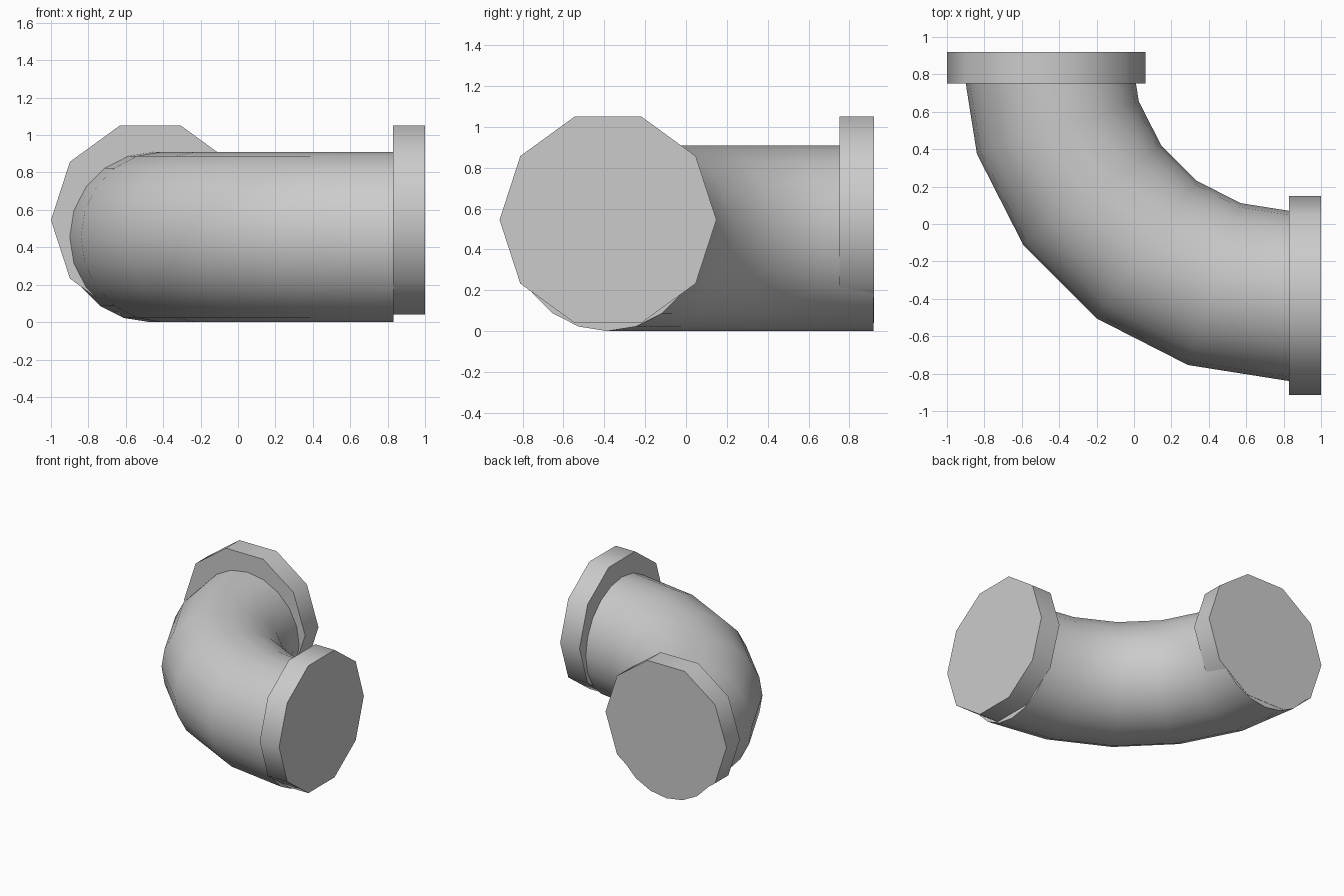
import bpy, bmesh
from math import sin, cos, pi, radians

if "Cube" in bpy.data.objects:
    bpy.data.objects.remove(bpy.data.objects["Cube"])


def finish(name, bm):
    bmesh.ops.recalc_face_normals(bm, faces=bm.faces)
    mesh = bpy.data.meshes.new(name)
    bm.to_mesh(mesh)
    bm.free()
    obj = bpy.data.objects.new(name, mesh)
    bpy.context.collection.objects.link(obj)
    bpy.ops.object.select_all(action='DESELECT')
    obj.select_set(True)
    bpy.context.view_layer.objects.active = obj
    bpy.ops.object.shade_smooth_by_angle(angle=radians(50))
    return obj


def skin(name, rings):
    # Bridge consecutive rings of points and cap both ends
    bm = bmesh.new()
    loops = [[bm.verts.new(p) for p in ring] for ring in rings]
    n = len(loops[0])
    for a, b in zip(loops, loops[1:]):
        for i in range(n):
            j = (i + 1) % n
            bm.faces.new((a[i], a[j], b[j], b[i]))
    bm.faces.new(loops[0])
    bm.faces.new(loops[-1])
    return finish(name, bm)


# Curved pipe: quarter-turn sweep, 5 bends, 20 sides
cx, cy, cz = 0.832, 0.918, 0.455
bend_r, pipe_r, sides, bends = 1.303, 0.455, 20, 5
rings = []
for k in range(bends + 1):
    t = k * pi / 2 / bends
    ring = []
    for i in range(sides):
        a = 2 * pi * i / sides
        d = bend_r + pipe_r * cos(a)
        ring.append((cx - d * cos(t), cy - d * sin(t), cz + pipe_r * sin(a)))
    rings.append(ring)
skin("elbow_pipe", rings)

# Ten-sided end collars
collar_r, collar_z = 0.531, 0.545
circle = [(collar_r * cos(2 * pi * i / 10), collar_z + collar_r * sin(2 * pi * i / 10))
          for i in range(10)]
skin("back_collar", [[(-0.469 + u, y, z) for u, z in circle] for y in (0.752, 0.92)])
skin("right_collar", [[(x, -0.382 + u, z) for u, z in circle] for x in (0.83, 1.0)])
